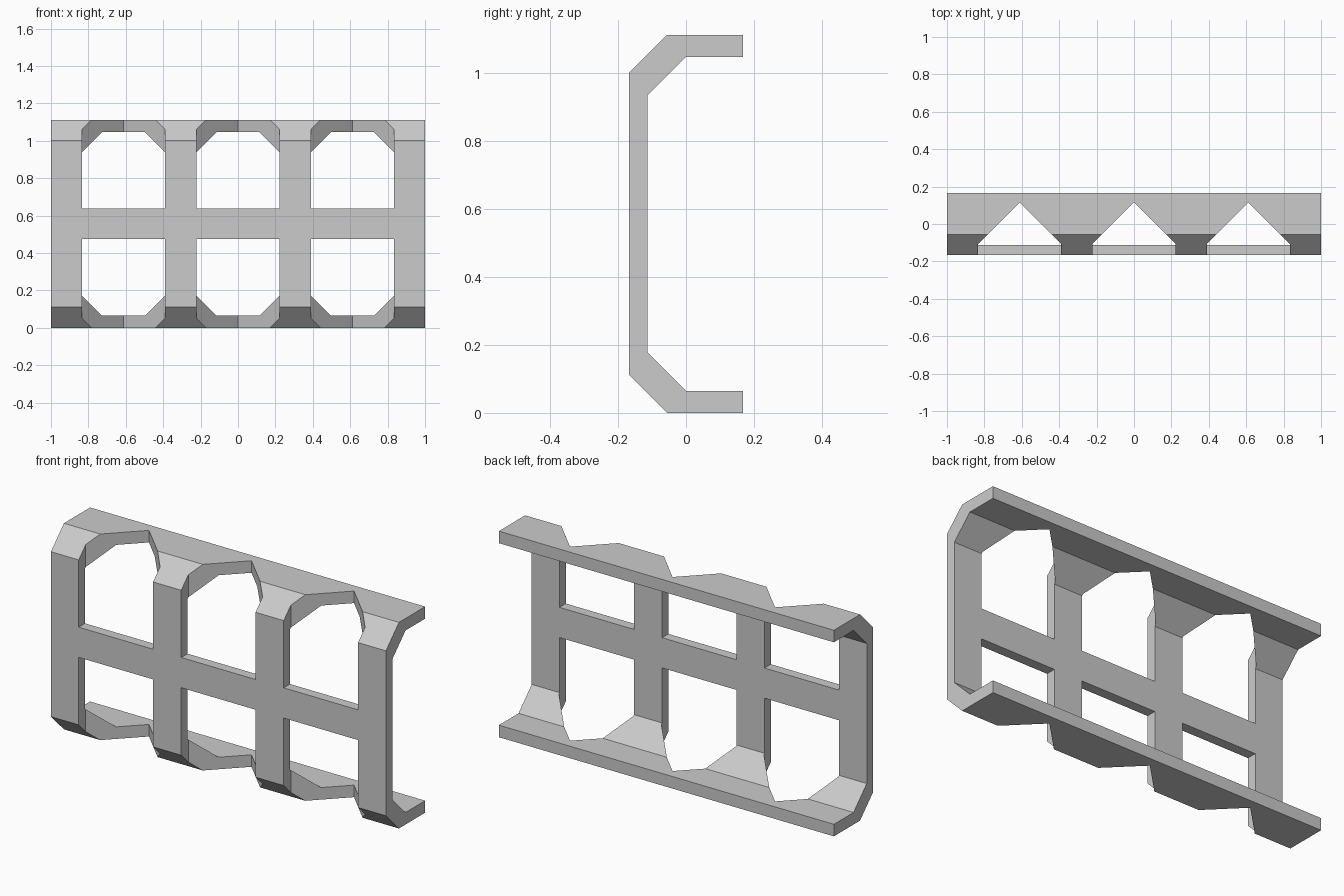
import bpy
import bmesh
from mathutils import Vector

cube = bpy.data.objects.get("Cube")
if cube:
    bpy.data.objects.remove(cube, do_unlink=True)

HEIGHT = 1.112
BAY_SPACING = 0.612
BAY_HALF = 0.222
BAR_LOW, BAR_HIGH = 0.475, 0.638

grey = bpy.data.materials.new("light grey")
grey.use_nodes = True
colour = (0.6, 0.6, 0.6, 1)
grey.diffuse_color = colour
grey.node_tree.nodes["Principled BSDF"].inputs["Base Color"].default_value = colour


def prism(name, points, offset):
    """Extrude a closed outline along the offset vector."""
    bm = bmesh.new()
    face = bm.faces.new([bm.verts.new(p) for p in points])
    result = bmesh.ops.extrude_face_region(bm, geom=[face])
    moved = [v for v in result["geom"] if isinstance(v, bmesh.types.BMVert)]
    bmesh.ops.translate(bm, verts=moved, vec=Vector(offset))
    bmesh.ops.recalc_face_normals(bm, faces=bm.faces)
    mesh = bpy.data.meshes.new(name)
    bm.to_mesh(mesh)
    bm.free()
    mesh.materials.append(grey)
    obj = bpy.data.objects.new(name, mesh)
    bpy.context.collection.objects.link(obj)
    return obj


# Chamfered channel: lower half of the section, mirrored to the upper half
lower = [(-0.113, 0.178), (0, 0.065), (0.167, 0.065),
         (0.167, 0), (-0.056, 0), (-0.167, 0.111)]
upper = [(y, HEIGHT - z) for y, z in reversed(lower)]
frame = prism("window_frame", [(-1, y, z) for y, z in lower + upper], (2, 0, 0))

# Pointed bay openings above and below the middle rail
bay = [(-BAY_HALF, -0.3), (BAY_HALF, -0.3), (BAY_HALF, -0.107),
       (0, 0.115), (-BAY_HALF, -0.107)]
for column in (-1, 0, 1):
    for bottom, top in ((-0.2, BAR_LOW), (BAR_HIGH, HEIGHT + 0.2)):
        outline = [(x + column * BAY_SPACING, y, bottom) for x, y in bay]
        cutter = prism("bay_cutter", outline, (0, 0, top - bottom))
        cutter.hide_render = True
        cutter.hide_set(True)
        cut = frame.modifiers.new("bay opening", "BOOLEAN")
        cut.operation = "DIFFERENCE"
        cut.solver = "EXACT"
        cut.object = cutter

# Bake the openings and remove the cutters
bpy.context.view_layer.update()
evaluated = frame.evaluated_get(bpy.context.evaluated_depsgraph_get())
baked = bpy.data.meshes.new_from_object(evaluated)
frame.modifiers.clear()
frame.data = baked
for obj in list(bpy.data.objects):
    if obj.name.startswith("bay_cutter"):
        bpy.data.objects.remove(obj, do_unlink=True)
